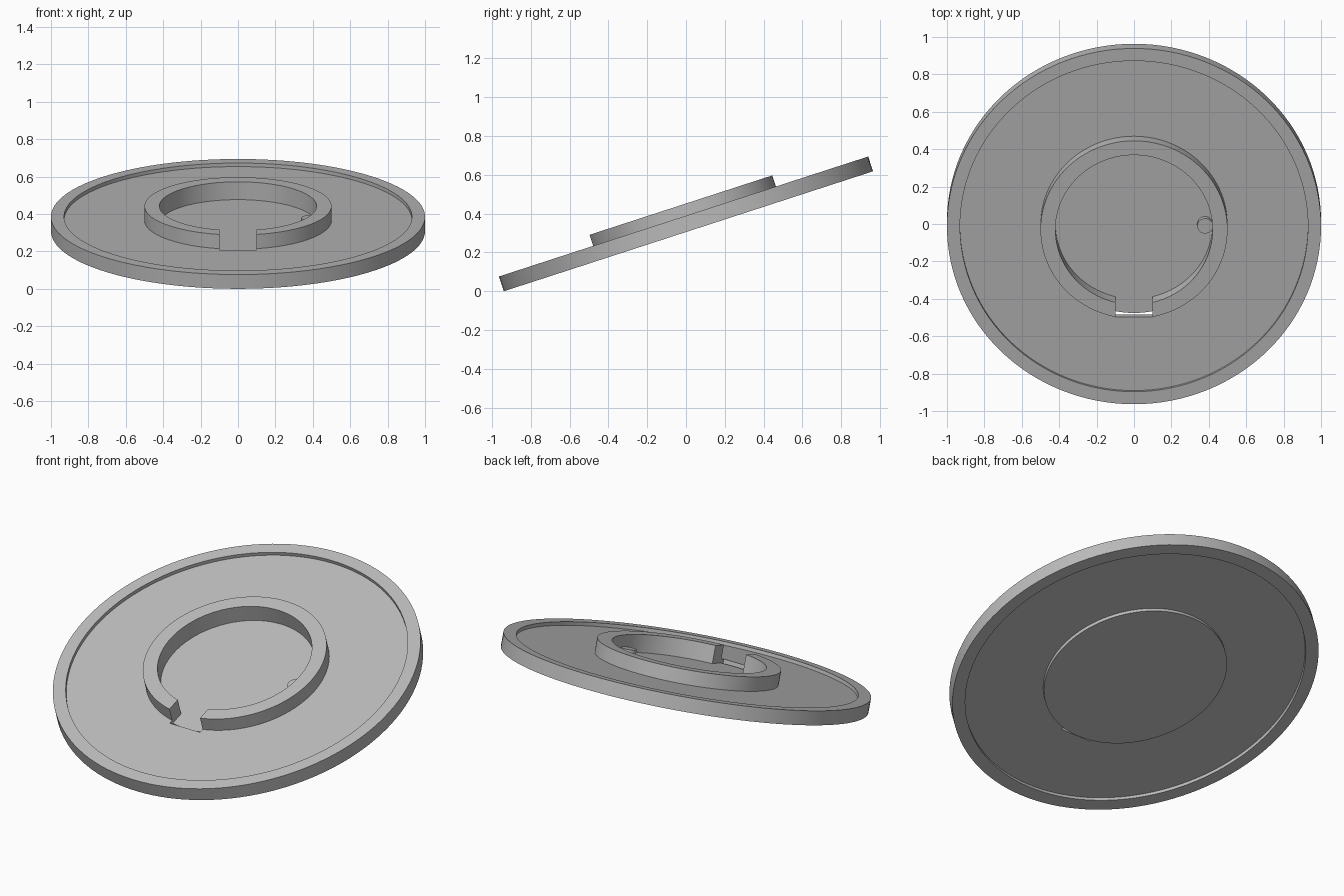
import bpy, bmesh, math
from mathutils import Matrix, Vector

cube = bpy.data.objects.get("Cube")
if cube:
    bpy.data.objects.remove(cube)

SEGMENTS = 128
TILT = math.radians(18)
THICK = 0.08
# Tilt the finished disc, then rest its lowest edge on the ground and centre it
PLACE = (Matrix.Translation((0, THICK * math.sin(TILT) / 2, math.sin(TILT)))
         @ Matrix.Rotation(TILT, 4, 'X'))

grey = bpy.data.materials.new("mid_grey")
grey.use_nodes = True
grey.diffuse_color = (0.5, 0.5, 0.5, 1)
grey.node_tree.nodes["Principled BSDF"].inputs["Base Color"].default_value = grey.diffuse_color


def finish(name, bm):
    bmesh.ops.recalc_face_normals(bm, faces=bm.faces)
    mesh = bpy.data.meshes.new(name)
    bm.to_mesh(mesh)
    bm.free()
    mesh.materials.append(grey)
    obj = bpy.data.objects.new(name, mesh)
    bpy.context.collection.objects.link(obj)
    return obj


def lathe(name, profile):
    """Revolve a closed (radius, height) profile into a ring."""
    bm = bmesh.new()
    verts = [bm.verts.new((r, 0, h)) for r, h in profile]
    edges = [bm.edges.new((verts[i - 1], verts[i])) for i in range(len(verts))]
    bmesh.ops.spin(bm, geom=verts + edges, cent=(0, 0, 0), axis=(0, 0, 1),
                   angle=math.tau, steps=SEGMENTS, use_duplicate=False)
    bmesh.ops.remove_doubles(bm, verts=bm.verts, dist=1e-5)
    return finish(name, bm)


def cylinder(name, radius, low, high, x=0):
    bm = bmesh.new()
    bmesh.ops.create_cone(bm, cap_ends=True, segments=SEGMENTS, radius1=radius,
                          radius2=radius, depth=high - low,
                          matrix=Matrix.Translation((x, 0, (low + high) / 2)))
    return finish(name, bm)


# Plate with a raised rim on both faces
plate = lathe("rimmed_plate", [(0.5, 0.02), (0.93, 0.02), (0.93, 0), (1, 0),
                               (1, THICK), (0.93, THICK), (0.93, 0.06), (0.5, 0.06)])
# Hub: floor disc, upright collar and a small pin
floor = cylinder("hub_floor", 0.5, 0, 0.04)
collar = lathe("hub_collar", [(0.42, 0.04), (0.5, 0.04), (0.5, 0.14), (0.42, 0.14)])
pin = cylinder("hub_pin", 0.042, 0.03, 0.075, x=0.38)

# Slot through the front of the collar and just into the plate
bm = bmesh.new()
bmesh.ops.create_cube(bm, size=1)
bmesh.ops.scale(bm, vec=Vector((0.2, 0.215, 0.3)), verts=bm.verts)
bmesh.ops.translate(bm, vec=Vector((0, -0.4075, 0.1)), verts=bm.verts)
cutter = finish("slot_cutter", bm)
cutter.hide_render = True
for obj in (plate, collar):
    mod = obj.modifiers.new("slot", 'BOOLEAN')
    mod.operation = 'DIFFERENCE'
    mod.solver = 'EXACT'
    mod.object = cutter
    bpy.context.view_layer.objects.active = obj
    bpy.ops.object.modifier_apply(modifier=mod.name)
bpy.data.objects.remove(cutter)

# Smooth the round walls and set every part at the tilt
bpy.ops.object.select_all(action='DESELECT')
for obj in (plate, floor, collar, pin):
    obj.data.transform(PLACE)
    obj.select_set(True)
bpy.context.view_layer.objects.active = plate
bpy.ops.object.shade_smooth_by_angle(angle=math.radians(30))
